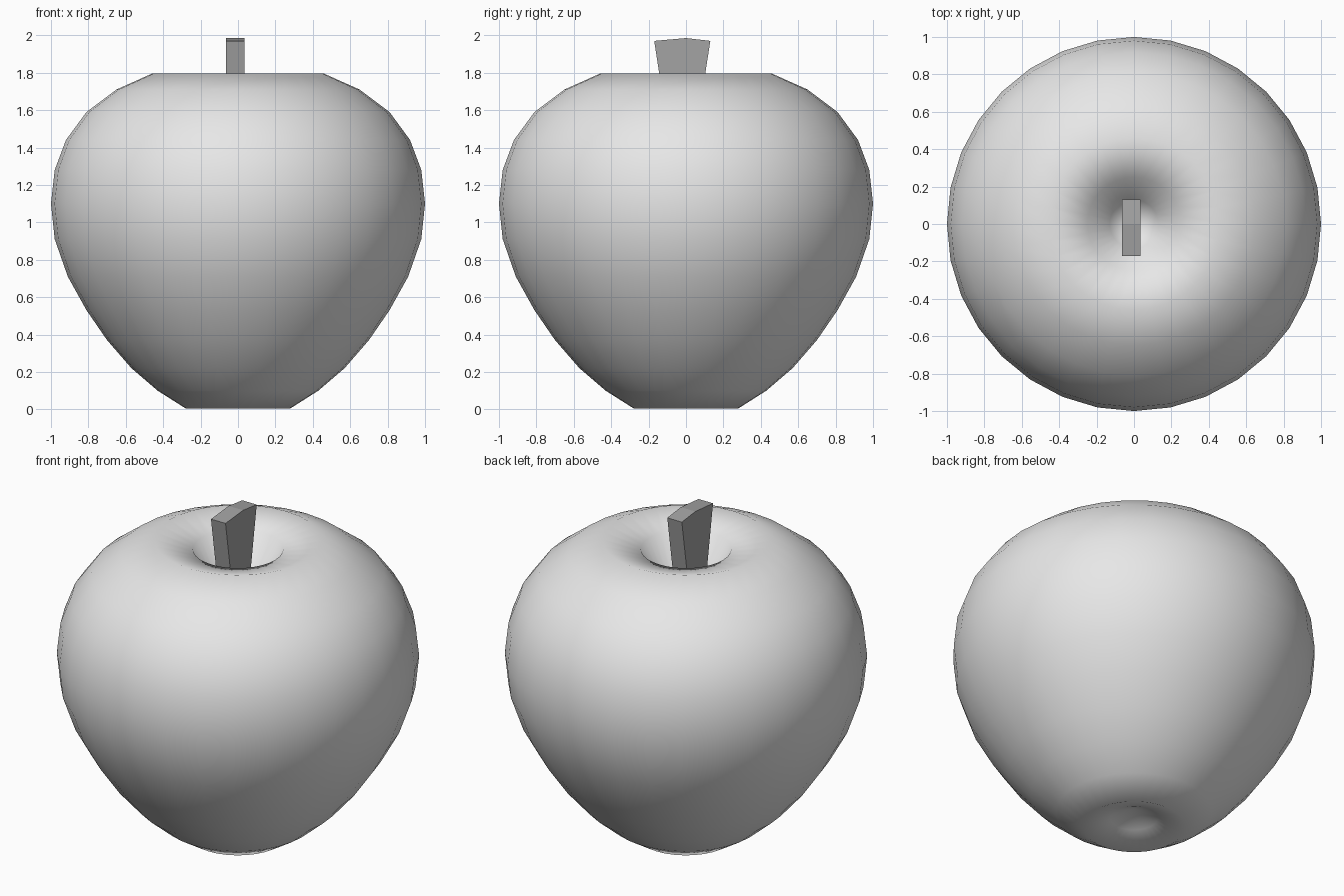
import bpy
import bmesh
import math

cube = bpy.data.objects.get("Cube")
if cube:
    bpy.data.objects.remove(cube, do_unlink=True)


def make_material(name, grey):
    mat = bpy.data.materials.new(name)
    mat.use_nodes = True
    colour = (grey, grey, grey, 1)
    mat.diffuse_color = colour
    mat.node_tree.nodes["Principled BSDF"].inputs["Base Color"].default_value = colour
    return mat


def finish(bm, name, mat, smooth):
    bmesh.ops.recalc_face_normals(bm, faces=bm.faces)
    for face in bm.faces:
        face.smooth = smooth
    mesh = bpy.data.meshes.new(name)
    bm.to_mesh(mesh)
    bm.free()
    mesh.materials.append(mat)
    obj = bpy.data.objects.new(name, mesh)
    bpy.context.collection.objects.link(obj)
    return obj


skin = make_material("light grey skin", 0.8)
wood = make_material("dark grey stem", 0.37)

# Fruit body: radius and height from the bottom dimple up and into the top hollow
PROFILE = [(0, 0.12), (0.13, 0.06), (0.28, 0.005), (0.43, 0.1), (0.57, 0.22),
           (0.7, 0.37), (0.81, 0.53), (0.91, 0.71), (0.98, 0.91), (1, 1.1),
           (0.98, 1.28), (0.92, 1.44), (0.81, 1.59), (0.65, 1.71),
           (0.46, 1.795), (0.25, 1.74), (0.13, 1.51), (0, 1.43)]
bm = bmesh.new()
verts = [bm.verts.new((r, 0, z)) for r, z in PROFILE]
edges = [bm.edges.new(pair) for pair in zip(verts, verts[1:])]
bmesh.ops.spin(bm, geom=verts + edges, cent=(0, 0, 0), axis=(0, 0, 1),
               angle=math.tau, steps=32, use_merge=True)
bmesh.ops.remove_doubles(bm, verts=bm.verts, dist=0.0005)
finish(bm, "fruit_body", skin, True)

# Stem: flared plank with a slightly arched top
OUTLINE = [(-0.085, 1.42), (0.045, 1.42), (0.13, 1.97), (0, 1.985), (-0.17, 1.97)]
bm = bmesh.new()
side = bm.faces.new([bm.verts.new((-0.063, y, z)) for y, z in OUTLINE])
grown = bmesh.ops.extrude_face_region(bm, geom=[side])["geom"]
bmesh.ops.translate(bm, vec=(0.098, 0, 0),
                    verts=[v for v in grown if isinstance(v, bmesh.types.BMVert)])
# Keep the first side as the closing face
if not side.is_valid:
    bmesh.ops.holes_fill(bm, edges=bm.edges, sides=0)
finish(bm, "stem", wood, False)
